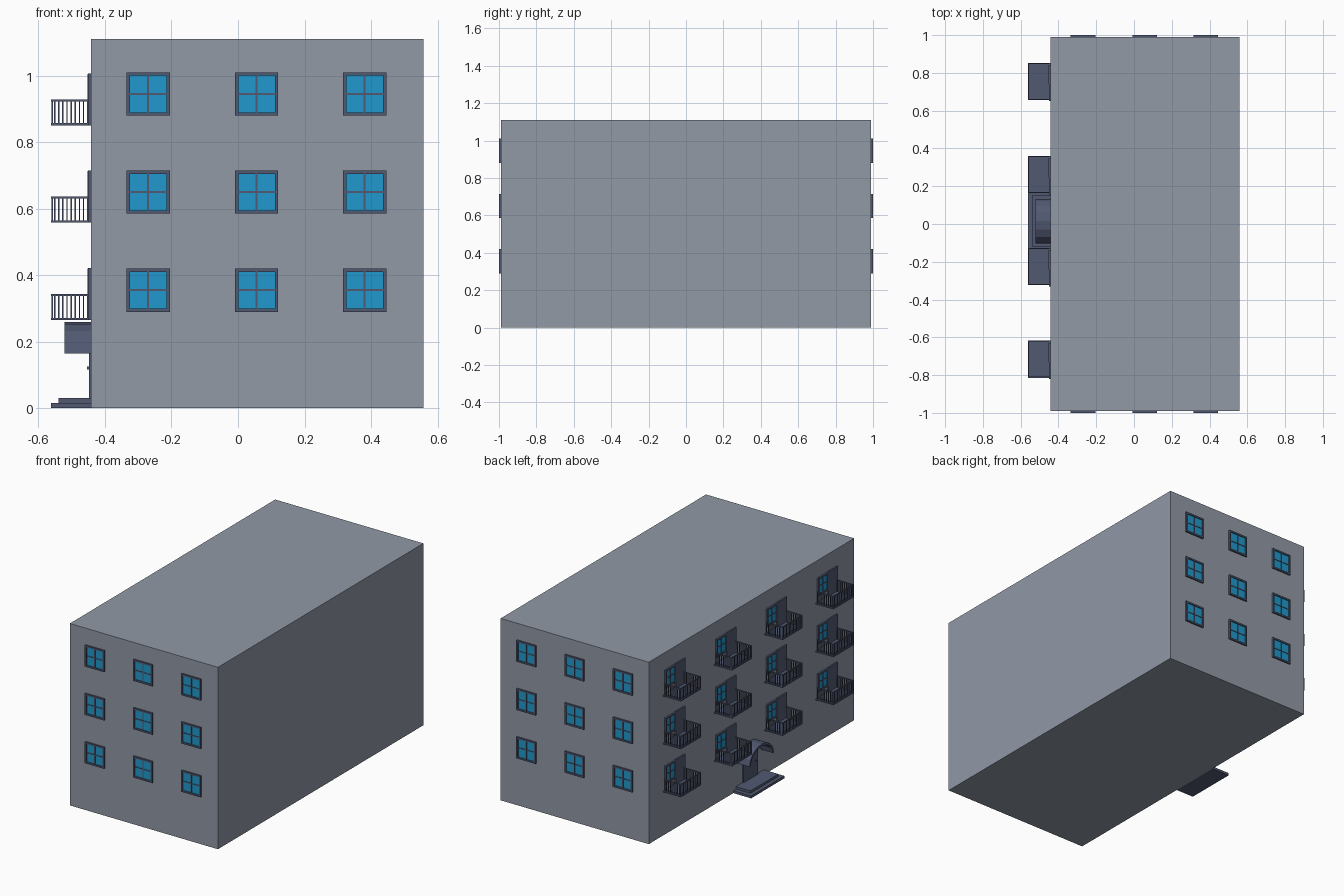
import bpy, bmesh, math
from mathutils import Matrix

if "Cube" in bpy.data.objects:
    bpy.data.objects.remove(bpy.data.objects["Cube"])


def material(name, rgb):
    m = bpy.data.materials.new(name)
    m.diffuse_color = (*rgb, 1)
    m.use_nodes = True
    m.node_tree.nodes["Principled BSDF"].inputs["Base Color"].default_value = m.diffuse_color
    return m


WALL = material("wall grey", (0.283, 0.319, 0.381))
SLATE = material("slate trim", (0.084, 0.102, 0.171))
BLUE = material("window blue", (0.015, 0.319, 0.61))


class Part:
    """Collects boxes into one named object."""

    def __init__(self, name, mats):
        self.name, self.mats, self.bm = name, mats, bmesh.new()

    def box(self, x, y, z, mi=0, mat=Matrix()):
        size = Matrix.Diagonal((x[1] - x[0], y[1] - y[0], z[1] - z[0], 1))
        mid = Matrix.Translation([(a + b) / 2 for a, b in (x, y, z)])
        r = bmesh.ops.create_cube(self.bm, size=1, matrix=mat @ mid @ size)
        for f in {f for v in r["verts"] for f in v.link_faces}:
            f.material_index = mi

    def done(self):
        bmesh.ops.recalc_face_normals(self.bm, faces=self.bm.faces)
        me = bpy.data.meshes.new(self.name)
        self.bm.to_mesh(me)
        self.bm.free()
        for m in self.mats:
            me.materials.append(m)
        ob = bpy.data.objects.new(self.name, me)
        bpy.context.collection.objects.link(ob)
        return ob


def window(part, mat, w, h):
    """Window centred on the origin of mat, facing local -y."""
    a, b, t, s = w / 2, h / 2, 0.010, 0.003
    part.box((-a + t, a - t), (-0.004, 0.002), (-b + t, b - t), 1, mat)   # glass
    for e in (-1, 1):                                                     # frame
        xs = sorted((e * a, e * (a - t)))
        zs = sorted((e * b, e * (b - t)))
        part.box(xs, (-0.01, 0.002), (-b, b), 0, mat)
        part.box((-a + t, a - t), (-0.01, 0.002), zs, 0, mat)
    part.box((-s, s), (-0.007, 0), (-b + t, b - t), 0, mat)               # bars
    part.box((-a + t, a - t), (-0.0065, 0), (-s, s), 0, mat)


XW = -0.442          # street wall plane
FLOORS = (0.265, 0.558, 0.850)
BAYS = (0.755, 0.262, -0.225, -0.716)

# main block
body = Part("building_block", [WALL])
body.box((XW, 0.558), (-0.99, 0.99), (0, 1.11))
body.done()

# gable end windows
for name, angle in (("front_windows", 0), ("back_windows", math.pi)):
    p = Part(name, [SLATE, BLUE])
    for x in (-0.27, 0.056, 0.381):
        for z in (0.355, 0.65, 0.945):
            y = -0.99 if angle == 0 else 0.99
            window(p, Matrix.Translation((x, y, z)) @ Matrix.Rotation(angle, 4, "Z"), 0.13, 0.13)
    p.done()

# balconies with their doors and windows
wins = Part("balcony_windows", [SLATE, BLUE])
doors = Part("balcony_doors", [SLATE])
slabs = Part("balcony_floors", [SLATE])
rails = Part("balcony_railings", [SLATE])
x0, x1, hw, r = -0.562, -0.450, 0.098, 0.004
for z in FLOORS:
    for y in BAYS:
        turn = Matrix.Rotation(-math.pi / 2, 4, "Z")
        window(wins, Matrix.Translation((XW, y + 0.035, z + 0.1)) @ turn, 0.10, 0.11)
        doors.box((XW - 0.009, XW), (y - 0.105, y - 0.015), (z, z + 0.157))
        slabs.box((x0, XW), (y - hw, y + hw), (z, z + 0.007))
        top = (z + 0.073, z + 0.079)
        rails.box((x0, x0 + 0.006), (y - hw, y + hw), top)
        for i in range(15):
            c = y - hw + r / 2 + i * (2 * hw - r) / 14
            rails.box((x0 + 0.001, x0 + 0.005), (c - r / 2, c + r / 2), (z + 0.007, top[0]))
        for s in (-1, 1):
            ys = sorted((y + s * hw, y + s * (hw - 0.006)))
            rails.box((x0 + 0.006, x1), ys, top)
            for i in range(1, 10):
                c = x0 + i * (x1 - x0) / 9 - r / 2
                rails.box((c - r / 2, c + r / 2), (ys[0] + 0.001, ys[1] - 0.001), (z + 0.007, top[0]))
for p in (wins, doors, slabs, rails):
    p.done()

# entrance steps, door and handle
YC = 0.015
steps = Part("entrance_steps", [SLATE])
steps.box((-0.562, XW), (YC - 0.16, YC + 0.16), (0, 0.015))
steps.box((-0.540, XW), (YC - 0.135, YC + 0.135), (0.015, 0.03))
steps.done()
door = Part("entrance_door", [SLATE])
door.box((XW - 0.006, XW), (YC - 0.07, YC + 0.07), (0.03, 0.20))
door.box((XW - 0.012, XW), (YC - 0.052, YC - 0.044), (0.117, 0.125))
door.done()

# arched canopy: half ring cross-section pushed out from the wall
canopy = Part("entrance_canopy", [SLATE])
N = 8
ring = [(a * math.cos(math.pi * i / N), b * math.sin(math.pi * i / N))
        for a, b, o in ((0.118, 0.095, 1), (0.106, 0.081, -1)) for i in range(N + 1)[::o]]
face = canopy.bm.faces.new([canopy.bm.verts.new((XW, YC + u, 0.165 + v)) for u, v in ring])
ext = bmesh.ops.extrude_face_region(canopy.bm, geom=[face], use_keep_orig=True)
for g in ext["geom"]:
    if isinstance(g, bmesh.types.BMVert):
        g.co.x = -0.522
canopy.done()
